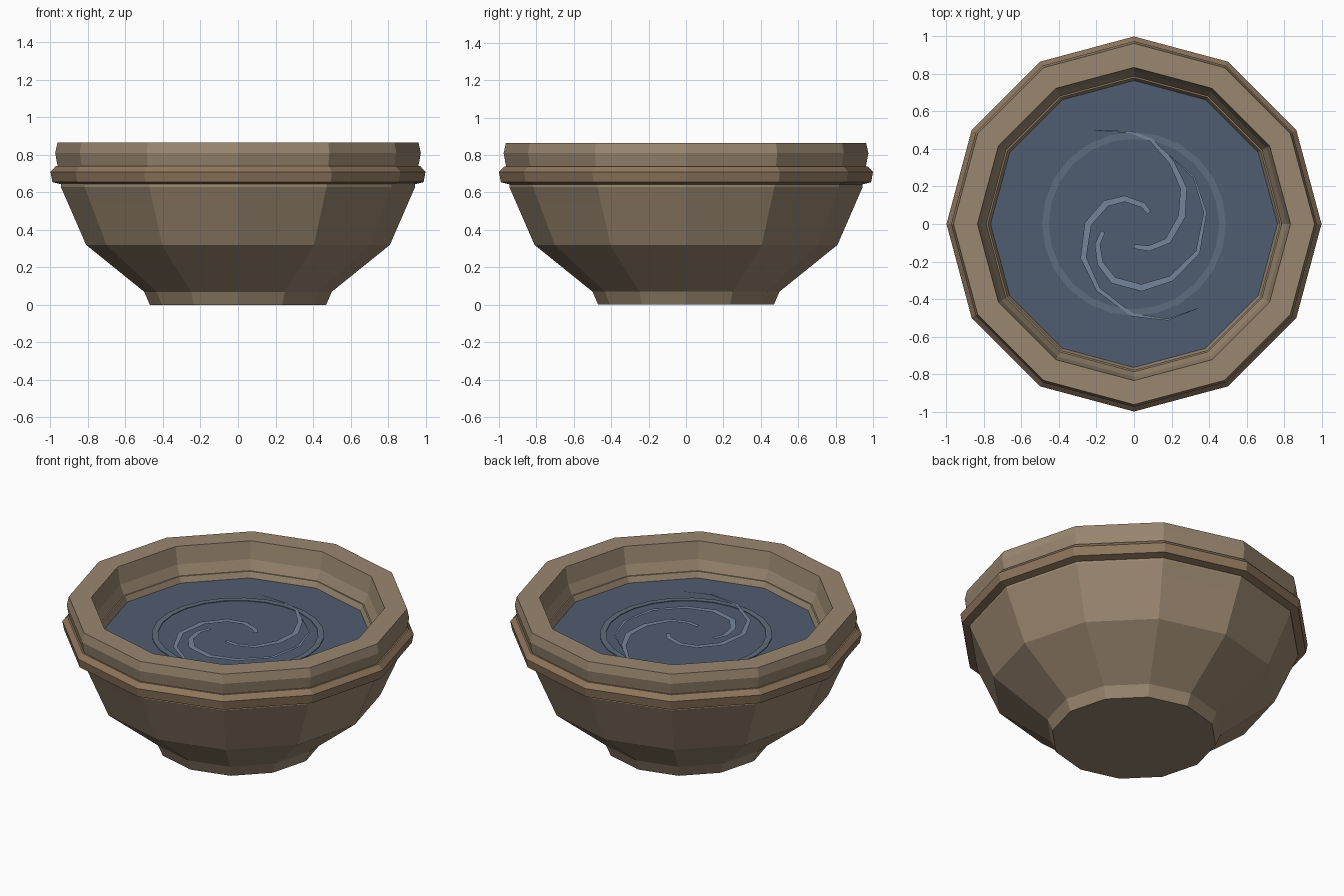
import bpy
from math import sin, cos, pi
from mathutils import Vector

if "Cube" in bpy.data.objects:
    bpy.data.objects.remove(bpy.data.objects["Cube"])


def material(name, rgb):
    m = bpy.data.materials.new(name)
    m.diffuse_color = (*rgb, 1)
    m.use_nodes = True
    m.node_tree.nodes["Principled BSDF"].inputs["Base Color"].default_value = m.diffuse_color
    return m


STONE = material("stone", (0.32, 0.24, 0.16))
CLAY = material("clay_band", (0.27, 0.18, 0.11))
WATER = material("water", (0.078, 0.109, 0.162))
FOAM = material("ripple", (0.112, 0.15, 0.205))
SWIRL = material("swirl", (0.174, 0.235, 0.323))


def add_object(name, verts, faces, mat):
    me = bpy.data.meshes.new(name)
    me.from_pydata(verts, [], faces)
    me.materials.append(mat)
    me.update()
    ob = bpy.data.objects.new(name, me)
    bpy.context.collection.objects.link(ob)
    return ob


def lathe(name, profile, mat, sides=12, closed=False):
    """Spin (radius, z) points, listed outside-bottom to inside; cap open ends."""
    n = len(profile)
    verts = [(r * cos(2 * pi * s / sides), r * sin(2 * pi * s / sides), z)
             for r, z in profile for s in range(sides)]
    faces = []
    for i in range(n if closed else n - 1):
        a, b = i * sides, (i + 1) % n * sides
        for s in range(sides):
            t = (s + 1) % sides
            faces.append((a + s, a + t, b + t, b + s))
    if not closed:
        faces.append(tuple(reversed(range(sides))))
        faces.append(tuple(range((n - 1) * sides, n * sides)))
    return add_object(name, verts, faces, mat)


def ribbon(name, path, width, z, mat):
    """Flat tapering strip along a path, widest a third of the way along."""
    pts = [Vector(p) for p in path]
    n = len(pts)
    verts = []
    for i, p in enumerate(pts):
        d = (pts[min(i + 1, n - 1)] - pts[max(i - 1, 0)]).normalized()
        side = Vector((-d.y, d.x))
        t = i / (n - 1)
        w = width / 2 * min(1, 0.65 + t, 1.75 * (1 - t) + 0.06)
        for k in (1, -1):
            q = p + side * w * k
            verts.append((q.x, q.y, z))
    faces = [(2 * i, 2 * i + 1, 2 * i + 3, 2 * i + 2) for i in range(n - 1)]
    return add_object(name, verts, faces, mat)


# bowl: foot, flared body and hidden inner floor
lathe("bowl_body", [(0.47, 0), (0.50, 0.07), (0.81, 0.32), (0.91, 0.55),
                    (0.945, 0.63), (0.94, 0.70), (0.78, 0.70),
                    (0.75, 0.63)], STONE)

# projecting band below the rim
lathe("rim_band", [(0.93, 0.64), (0.99, 0.655), (1.0, 0.71), (0.972, 0.74),
                   (0.93, 0.74)], CLAY, closed=True)

# upper rim with sloping inner wall
lathe("rim", [(0.93, 0.70), (0.962, 0.74), (0.975, 0.81), (0.963, 0.865),
              (0.835, 0.865), (0.815, 0.76), (0.77, 0.66), (0.80, 0.64)],
      STONE, closed=True)

# water surface
lathe("water", [(0.76, 0.64), (0.775, 0.665)], WATER)

# ring ripple
lathe("ring_ripple", [(0.49, 0.663), (0.49, 0.669), (0.455, 0.669),
                      (0.455, 0.663)], FOAM, sides=24, closed=True)

# spiral swirls
arms = [
    [(0.08, 0.06), (0.05, 0.10), (-0.05, 0.135), (-0.15, 0.11), (-0.245, 0),
     (-0.27, -0.18), (-0.19, -0.35), (-0.01, -0.485), (0.18, -0.51), (0.34, -0.45)],
    [(0, -0.12), (0.08, -0.13), (0.18, -0.09), (0.255, 0.04), (0.265, 0.19),
     (0.20, 0.33), (0.09, 0.45), (-0.02, 0.49), (-0.21, 0.50)],
    [(-0.165, -0.04), (-0.195, -0.11), (-0.18, -0.21), (-0.11, -0.30), (0.04, -0.34),
     (0.20, -0.29), (0.34, -0.15), (0.38, 0.06), (0.32, 0.25), (0.15, 0.40)],
]
for i, arm in enumerate(arms):
    ribbon(f"swirl_{i + 1}", arm, 0.038, 0.673, SWIRL)
